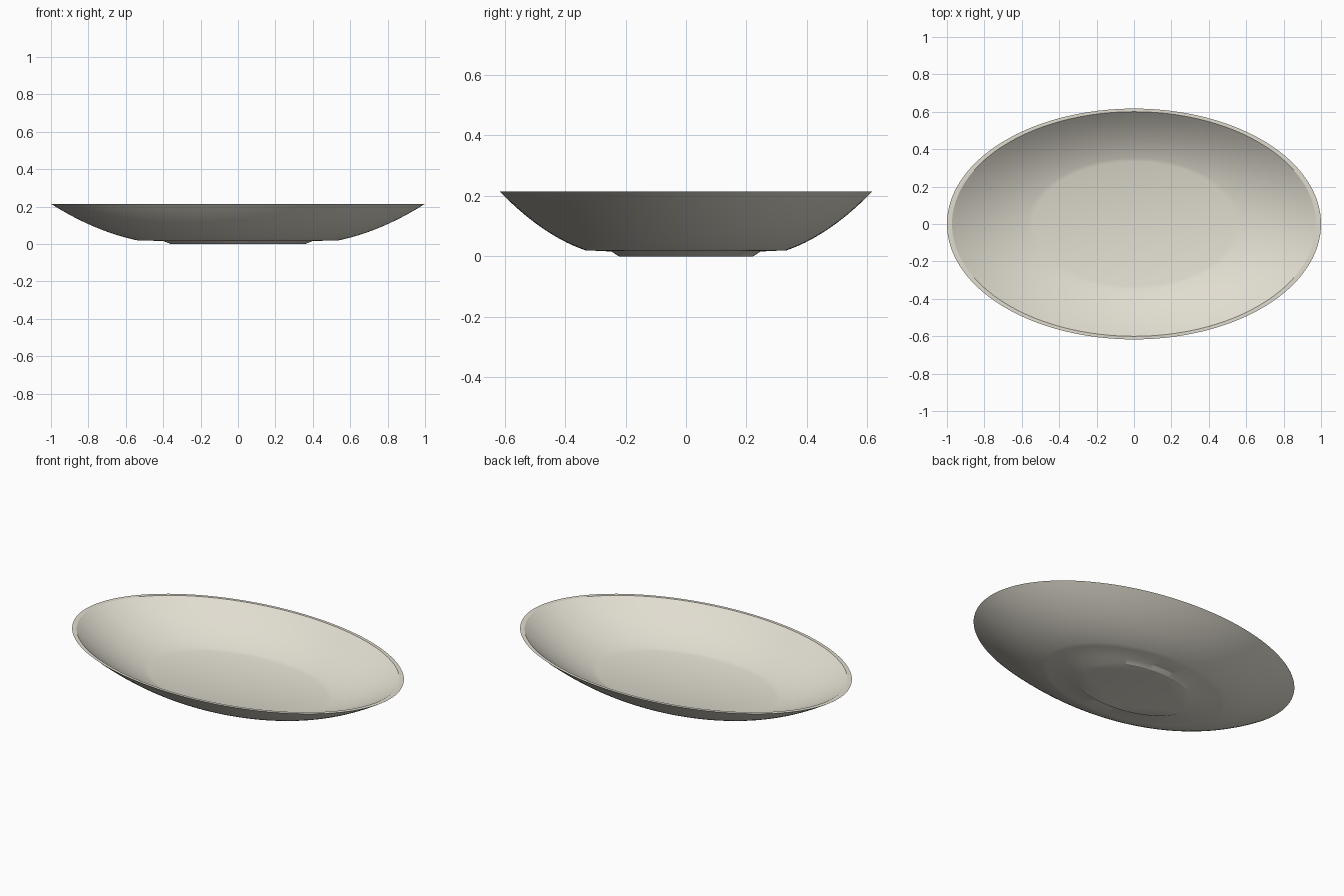
import bpy, bmesh, math

cube = bpy.data.objects.get("Cube")
if cube:
    bpy.data.objects.remove(cube, do_unlink=True)

DEPTH = 0.617      # y radius relative to x radius
SEGMENTS = 128
STEPS = 14


def wall(r0, r1, z0, z1):
    """Curved wall that steepens from the base to the rim."""
    points = []
    for i in range(STEPS + 1):
        t = i / STEPS
        points.append((r0 + (r1 - r0) * t, z0 + (z1 - z0) * (t + t * t) / 2))
    return points


# Warm off-white ceramic
ceramic = bpy.data.materials.new("warm off-white")
color = (0.75, 0.72, 0.63, 1)
ceramic.use_nodes = True
ceramic.diffuse_color = color
ceramic.node_tree.nodes["Principled BSDF"].inputs["Base Color"].default_value = color

# Closed section: foot, outer wall, flat rim, inner wall, floor
foot = [(0.36, 0), (0.40, 0.016)]
outer = wall(0.54, 1.0, 0.02, 0.215)
inner = wall(0.54, 0.973, 0.038, 0.215)[::-1]
profile = foot + outer + inner

# Sweep the section round the oval
bm = bmesh.new()
rings = []
for r, z in profile:
    ring = []
    for i in range(SEGMENTS):
        a = math.tau * i / SEGMENTS
        ring.append(bm.verts.new((r * math.cos(a), r * DEPTH * math.sin(a), z)))
    rings.append(ring)
for low, high in zip(rings, rings[1:]):
    for i in range(SEGMENTS):
        j = (i + 1) % SEGMENTS
        bm.faces.new((low[i], low[j], high[j], high[i]))
bm.faces.new(rings[0][::-1])
bm.faces.new(rings[-1])
bmesh.ops.recalc_face_normals(bm, faces=bm.faces)

mesh = bpy.data.meshes.new("oval_dish")
bm.to_mesh(mesh)
bm.free()
mesh.materials.append(ceramic)
dish = bpy.data.objects.new("oval_dish", mesh)
bpy.context.collection.objects.link(dish)

# Smooth walls with a crisp rim and foot
bpy.ops.object.select_all(action="DESELECT")
dish.select_set(True)
bpy.context.view_layer.objects.active = dish
bpy.ops.object.shade_smooth_by_angle(angle=math.radians(30))
